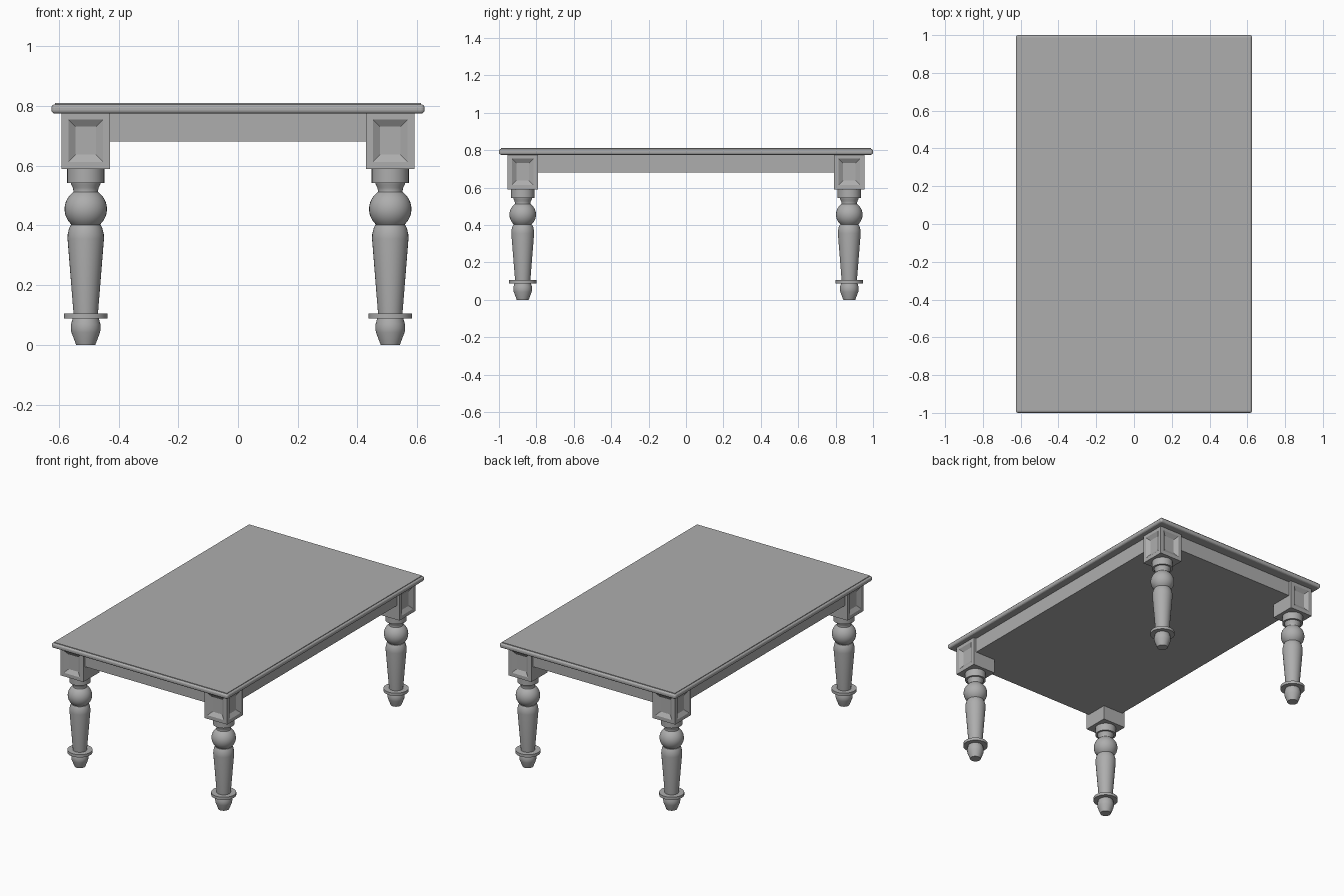
import bpy, bmesh, math
from mathutils import Matrix, Vector

if "Cube" in bpy.data.objects:
    bpy.data.objects.remove(bpy.data.objects["Cube"])

LEG_X, LEG_Y = 0.51, -0.873      # centre of the front right leg
BLOCK = 0.162

grey = bpy.data.materials.new("dark_grey")
grey.diffuse_color = (0.42, 0.42, 0.42, 1)
grey.use_nodes = True
grey.node_tree.nodes["Principled BSDF"].inputs["Base Color"].default_value = grey.diffuse_color


def new_object(name, bm):
    mesh = bpy.data.meshes.new(name)
    bmesh.ops.recalc_face_normals(bm, faces=bm.faces)
    bm.to_mesh(mesh)
    bm.free()
    mesh.materials.append(grey)
    obj = bpy.data.objects.new(name, mesh)
    bpy.context.collection.objects.link(obj)
    return obj


def box_bm(centre, size):
    bm = bmesh.new()
    bmesh.ops.create_cube(bm, size=1, matrix=Matrix.Translation(centre) @ Matrix.Diagonal((*size, 1)))
    return bm


def mirror_xy(obj):
    mod = obj.modifiers.new("four corners", 'MIRROR')
    mod.use_axis = (True, True, False)
    mod.use_mirror_merge = False


def smooth(obj, angle):
    bpy.ops.object.select_all(action='DESELECT')
    obj.select_set(True)
    bpy.context.view_layer.objects.active = obj
    bpy.ops.object.shade_smooth_by_angle(angle=math.radians(angle))


# Table top: rounded board with a thin raised lip
board = new_object("table_top", box_bm((0, 0, 0.7905), (1.25, 2.0, 0.031)))
bev = board.modifiers.new("rounded edge", 'BEVEL')
bev.width = 0.012
bev.segments = 4
new_object("table_top_lip", box_bm((0, 0, 0.807), (1.227, 1.977, 0.006)))

# Solid apron slab below the top, set back from the leg blocks
hx, hy = LEG_X + BLOCK / 2 - 0.019, -LEG_Y + BLOCK / 2 - 0.019
new_object("apron", box_bm((0, 0, 0.73), (2 * hx, 2 * hy, 0.098)))

# Leg blocks with recessed panels on the two outward faces
bm = box_bm((LEG_X, LEG_Y, 0.684), (BLOCK, BLOCK, 0.188))
bm.normal_update()
for direction in (Vector((1, 0, 0)), Vector((0, -1, 0))):
    face = next(f for f in bm.faces if f.normal.dot(direction) > 0.99)
    for width in (0.023, 0.024):
        bmesh.ops.inset_region(bm, faces=[face], thickness=width, use_even_offset=True)
    bmesh.ops.translate(bm, verts=face.verts[:], vec=direction * -0.016)
mirror_xy(new_object("leg_block", bm))

# Turned legs: profile (radius, height) spun around the leg axis
profile = [(0, 0), (0.032, 0), (0.048, 0.042), (0.05, 0.055), (0.049, 0.07), (0.044, 0.088),
           (0.073, 0.088), (0.073, 0.106), (0.041, 0.106), (0.061, 0.355),
           (0.0605, 0.37), (0.056, 0.39), (0.05, 0.402)]
profile += [(0.071 * math.cos(a), 0.455 + 0.07 * math.sin(a))
            for a in (math.radians(-48 + 102 * i / 12) for i in range(13))]
profile += [(0.041, 0.515), (0.043, 0.526), (0.048, 0.536), (0.05, 0.543),
            (0.062, 0.543), (0.062, 0.592), (0, 0.592)]
bm = bmesh.new()
verts = [bm.verts.new((LEG_X + r, LEG_Y, z)) for r, z in profile]
edges = [bm.edges.new(pair) for pair in zip(verts, verts[1:])]
bmesh.ops.spin(bm, geom=verts + edges, cent=(LEG_X, LEG_Y, 0), axis=(0, 0, 1),
               angle=2 * math.pi, steps=32)
bmesh.ops.remove_doubles(bm, verts=bm.verts, dist=0.0001)
leg = new_object("turned_leg", bm)
smooth(leg, 35)
mirror_xy(leg)
